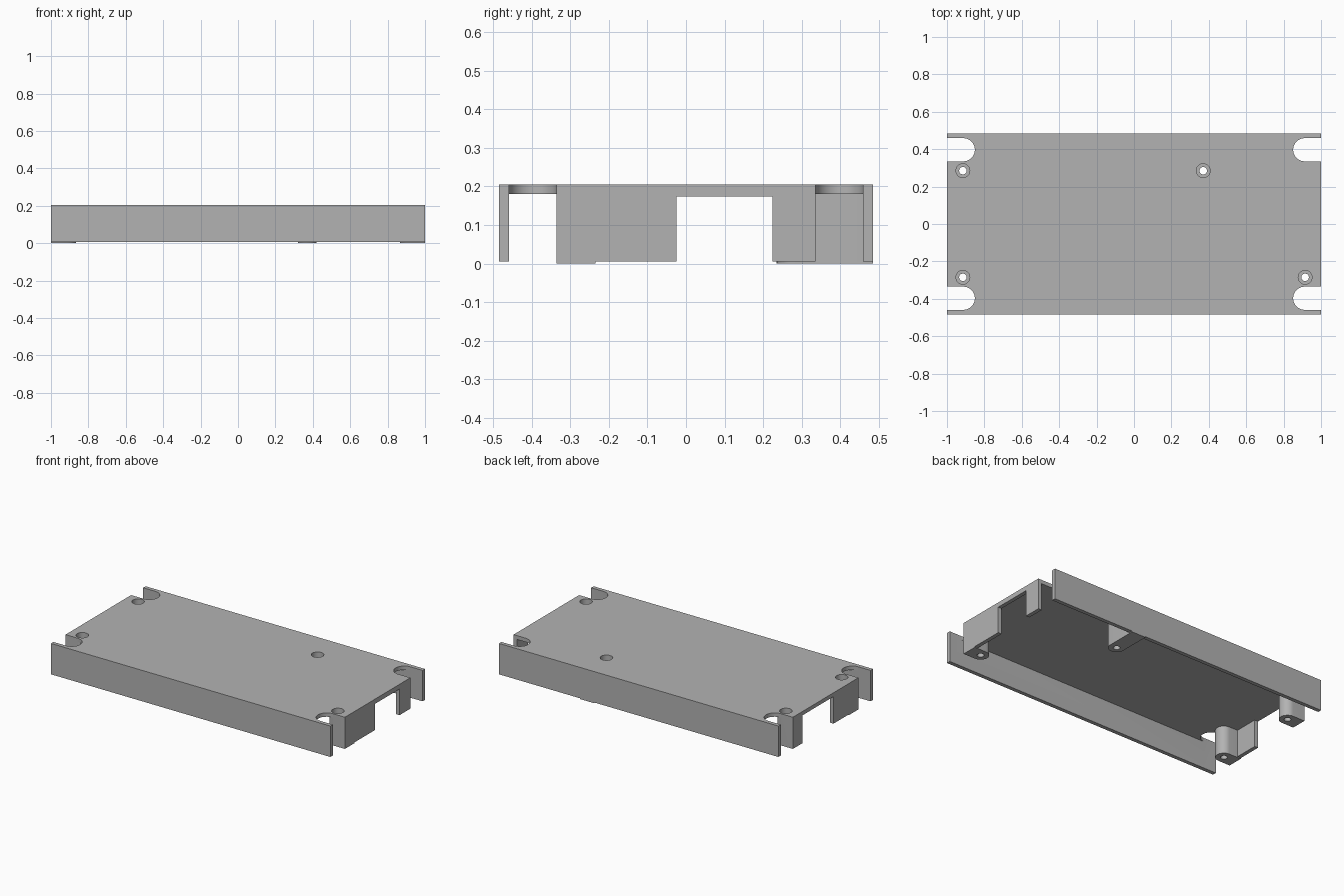
import bpy
import bmesh
from math import cos, sin, pi

cube = bpy.data.objects.get("Cube")
if cube:
    bpy.data.objects.remove(cube, do_unlink=True)

L, W = 1.0, 0.484            # half length and half width
TOP, RIM, WALL = 0.205, 0.005, 0.025
CEILING = TOP - WALL         # underside of the top plate
INNER = W - WALL
END = 0.335                  # half width of the end walls
BOSS_R = 0.05

grey = bpy.data.materials.new("light grey")
grey.use_nodes = True
grey.diffuse_color = (0.45, 0.45, 0.45, 1)
grey.node_tree.nodes["Principled BSDF"].inputs["Base Color"].default_value = (0.45, 0.45, 0.45, 1)


def arc(cx, cy, r, start, end, steps):
    """Points along a circular arc."""
    angles = [start + (end - start) * i / steps for i in range(steps + 1)]
    return [(cx + r * cos(a), cy + r * sin(a)) for a in angles]


def prism(name, outline, z0, z1):
    """Extrude a flat outline between two heights."""
    bm = bmesh.new()
    face = bm.faces.new([bm.verts.new((x, y, z0)) for x, y in outline])
    up = bmesh.ops.extrude_face_region(bm, geom=[face])["geom"]
    bmesh.ops.translate(bm, vec=(0, 0, z1 - z0),
                        verts=[v for v in up if isinstance(v, bmesh.types.BMVert)])
    bmesh.ops.recalc_face_normals(bm, faces=bm.faces[:])
    mesh = bpy.data.meshes.new(name)
    bm.to_mesh(mesh)
    bm.free()
    mesh.materials.append(grey)
    obj = bpy.data.objects.new(name, mesh)
    bpy.context.collection.objects.link(obj)
    return obj


def box(name, x0, x1, y0, y1, z0, z1):
    return prism(name, [(x0, y0), (x1, y0), (x1, y1), (x0, y1)], z0, z1)


def combine(target, tool, operation):
    """Apply a boolean and remove the helper."""
    mod = target.modifiers.new("combine", 'BOOLEAN')
    mod.operation, mod.solver, mod.object = operation, 'EXACT', tool
    bpy.context.view_layer.objects.active = target
    bpy.ops.object.modifier_apply(modifier=mod.name)
    bpy.data.objects.remove(tool, do_unlink=True)


# Shell: a solid block hollowed from below, open at the ends
cover = box("enclosure_cover", -L, L, -W, W, RIM, TOP)
combine(cover, box("hollow", -L + WALL, L - WALL, -INNER, INNER, -0.1, CEILING), 'DIFFERENCE')

# Rounded slots and openings at the corners
slot_r = (INNER - END) / 2
slot_y = (INNER + END) / 2
for sx in (-1, 1):
    for sy in (-1, 1):
        curve = arc(0.913, sy * slot_y, slot_r, pi / 2, 3 * pi / 2, 20)
        outline = [(1.1, sy * slot_y + slot_r)] + curve + [(1.1, sy * slot_y - slot_r)]
        slot = prism("slot", [(sx * x, y) for x, y in outline], -0.1, 0.3)
        combine(cover, slot, 'DIFFERENCE')

# Cable openings in the end walls
combine(cover, box("left_opening", 0.9, 1.1, -0.025, 0.224, -0.1, 0.174), 'DIFFERENCE')
combine(cover, box("right_opening", -1.1, -0.9, -0.08, 0.24, -0.1, CEILING), 'DIFFERENCE')

# Screw bosses, each with one round side and one side run into a wall
hole_y = END - BOSS_R
bosses = [(-0.915, -hole_y, 'end'), (-0.915, hole_y, 'end'),
          (0.915, -hole_y, 'end'), (0.37, hole_y, 'back')]
for x, y, side in bosses:
    if side == 'end':
        s = 1 if x > 0 else -1
        curve = arc(abs(x), y, BOSS_R, pi / 2, 3 * pi / 2, 20)
        outline = [(L, y + BOSS_R)] + curve + [(L, y - BOSS_R)]
        outline = [(s * px, py) for px, py in outline]
    else:
        curve = arc(x, y, BOSS_R, pi, 2 * pi, 20)
        outline = [(x - BOSS_R, W)] + curve + [(x + BOSS_R, W)]
    combine(cover, prism("boss", outline, 0, CEILING + 0.01), 'UNION')

# Counterbored screw holes
for x, y, side in bosses:
    for radius, bottom in ((0.037, 0.04), (0.02, -0.1)):
        circle = arc(x, y, radius, 0, 2 * pi, 32)[:-1]
        combine(cover, prism("drill", circle, bottom, 0.3), 'DIFFERENCE')

# Smooth the round surfaces and keep the edges sharp
bpy.ops.object.select_all(action='DESELECT')
cover.select_set(True)
bpy.context.view_layer.objects.active = cover
bpy.ops.object.shade_smooth_by_angle(angle=pi / 6)
